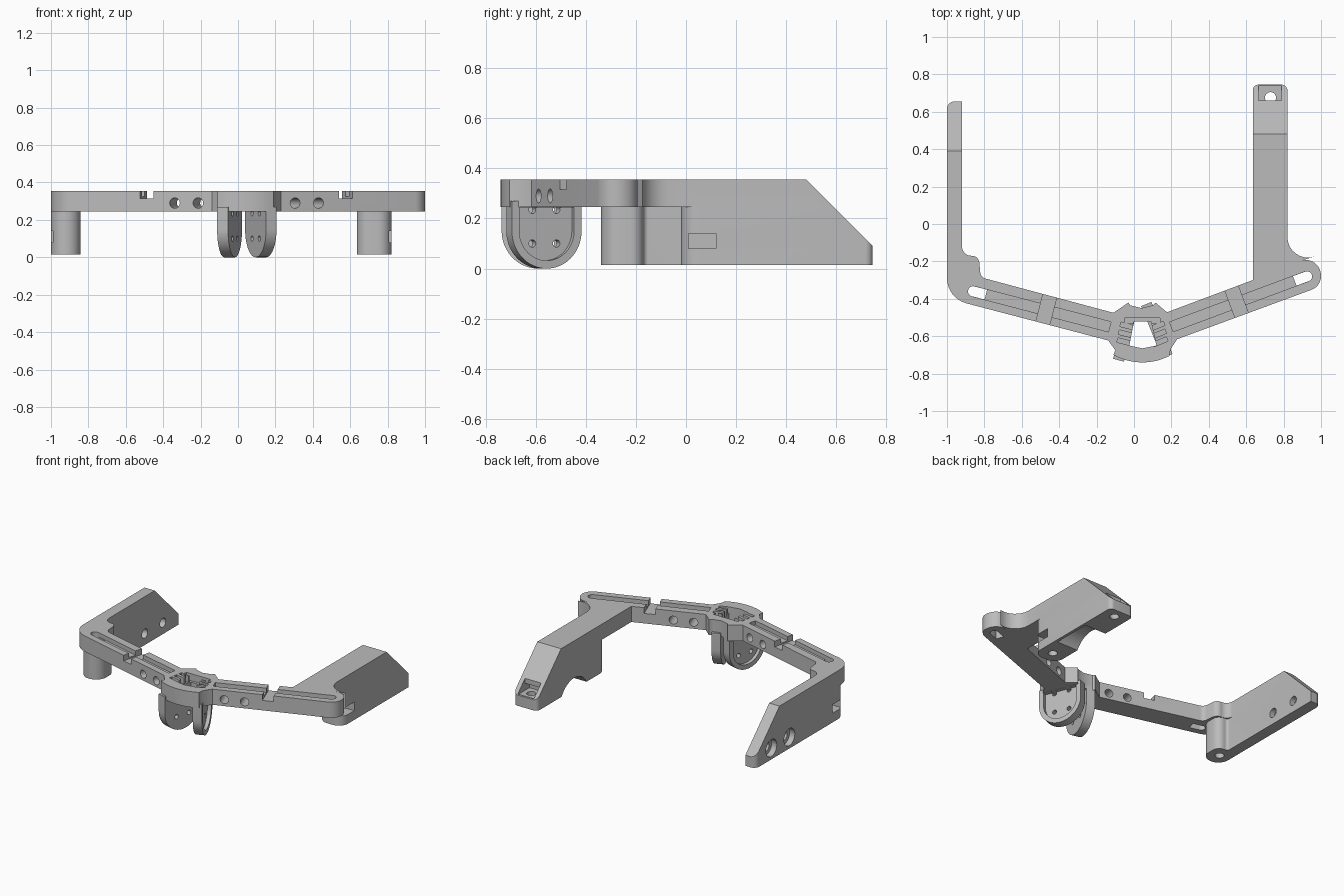
import bpy
import bmesh
from math import radians, sin, cos, pi, tan
from mathutils import Matrix, Vector

if "Cube" in bpy.data.objects:
    bpy.data.objects.remove(bpy.data.objects["Cube"])

grey = bpy.data.materials.new("plain grey")
grey.use_nodes = True
grey.diffuse_color = (0.5, 0.5, 0.5, 1)
grey.node_tree.nodes["Principled BSDF"].inputs["Base Color"].default_value = (0.5, 0.5, 0.5, 1)

BASE, DECK, TOP = 0.015, 0.245, 0.355


def rounded(points, steps=8):
    """Outline with rounded corners; each point is x, y and an optional radius."""
    out = []
    for i, p in enumerate(points):
        c = Vector(p[:2])
        if len(p) < 3:
            out.append(c)
            continue
        a = (Vector(points[i - 1][:2]) - c).normalized()
        b = (Vector(points[(i + 1) % len(points)][:2]) - c).normalized()
        half = a.angle(b) / 2
        centre = c + (a + b).normalized() * (p[2] / sin(half))
        start = c + a * (p[2] / tan(half)) - centre
        end = c + b * (p[2] / tan(half)) - centre
        turn = start.angle_signed(end)
        for k in range(steps + 1):
            t = -turn * k / steps
            out.append(centre + Vector((start.x * cos(t) - start.y * sin(t),
                                        start.x * sin(t) + start.y * cos(t))))
    return out


def prism(name, points, low, high, matrix=None):
    bm = bmesh.new()
    face = bm.faces.new([bm.verts.new((p[0], p[1], low)) for p in points])
    grown = bmesh.ops.extrude_face_region(bm, geom=[face])
    for v in grown["geom"]:
        if isinstance(v, bmesh.types.BMVert):
            v.co.z = high
    bmesh.ops.transform(bm, matrix=matrix or Matrix(), verts=bm.verts)
    bmesh.ops.recalc_face_normals(bm, faces=bm.faces)
    mesh = bpy.data.meshes.new(name)
    bm.to_mesh(mesh)
    bm.free()
    mesh.materials.append(grey)
    ob = bpy.data.objects.new(name, mesh)
    bpy.context.collection.objects.link(ob)
    return ob


def box(centre, size, turn=0):
    x, y, z = (s / 2 for s in size)
    m = Matrix.Translation(centre) @ Matrix.Rotation(radians(turn), 4, "Z")
    return prism("cutter", [(-x, -y), (x, -y), (x, y), (-x, y)], -z, z, m)


def rod(centre, radius, length, axis=(0, 0, 1), sides=24):
    m = Matrix.Translation(centre) @ Vector(axis).to_track_quat("Z", "Y").to_matrix().to_4x4()
    ring = [(radius * cos(2 * pi * k / sides), radius * sin(2 * pi * k / sides)) for k in range(sides)]
    return prism("cutter", ring, -length / 2, length / 2, m)


def combine(target, tools, operation="DIFFERENCE"):
    for tool in tools:
        tool.hide_render = True
        mod = target.modifiers.new("combine", "BOOLEAN")
        mod.operation, mod.solver, mod.object = operation, "EXACT", tool
        bpy.context.view_layer.objects.active = target
        bpy.ops.object.modifier_apply(modifier=mod.name)
        bpy.data.objects.remove(tool)


def slope_cutter(x, y, start):
    """Wedge that slopes the back end of a side arm."""
    m = Matrix.Translation((x, 0, 0)) @ Matrix(((0, 0, 1, 0), (1, 0, 0, 0), (0, 1, 0, 0), (0, 0, 0, 1)))
    return prism("cutter", [(start, TOP), (y, 0.09), (y + 0.2, 0.09), (y + 0.2, 0.5), (start, 0.5)],
                 -0.2, 0.2, m)


def bar_cutters(inner, outer, notch_x, hole_xs):
    """Groove, end slot, cross notch and side holes along one front bar."""
    a, b = Vector(inner), Vector(outer)
    u = (b - a).normalized()
    turn = Vector((1, 0)).angle_signed(u)
    turn = -turn * 180 / pi
    mid = (a + b) / 2

    def at(x):
        return a + u * ((x - a.x) / u.x)

    n = at(notch_x)
    end = b - u * 0.035
    tools = [box((mid.x, mid.y, TOP), ((b - a).length, 0.055, 0.06), turn),
             rod((b.x, b.y, 0.3), 0.0275, 0.3),
             box((end.x, end.y, 0.3), (0.07, 0.054, 0.3), turn),
             box((n.x, n.y, TOP), (0.075, 0.3, 0.08), turn)]
    for x in hole_xs:
        c = at(x)
        tools.append(rod((c.x, c.y, 0.29), 0.028, 0.3, (-u.y, u.x, 0)))
    return tools


# Narrow side arm with front bar
frame = prism("support_frame", rounded([
    (-1, 0.655, 0.04), (-1, -0.397, 0.14), (-0.09, -0.635), (-0.09, -0.48), (-0.82, -0.285, 0.04),
    (-0.83, -0.17, 0.04), (-0.92, -0.17, 0.05), (-0.92, 0.655)]), DECK, TOP)
narrow_wall = prism("narrow_wall", rounded([
    (-1, 0.655, 0.04), (-1, -0.34, 0.079), (-0.842, -0.34, 0.078), (-0.842, -0.17, 0.05),
    (-0.92, -0.17, 0.02), (-0.92, 0.655)]), BASE, 0.3)

# Wide side arm with front bar and rounded tab
wide_top = prism("wide_top", rounded([
    (0.16, -0.642), (1.022, -0.325, 0.079), (0.968, -0.173, 0.079), (0.82, -0.22, 0.11),
    (0.82, 0.745, 0.03), (0.635, 0.745, 0.03), (0.635, -0.3), (0.16, -0.478)]), DECK, TOP)
wide_block = prism("wide_block", rounded([
    (0.635, -0.02, 0.07), (0.82, -0.02, 0.07), (0.82, 0.745, 0.03), (0.635, 0.745, 0.03)]), BASE, 0.3)

# Centre hub with curved front
front_arc = [(0.045 + 0.32 * sin(radians(t)), -0.42 - 0.32 * cos(radians(t))) for t in range(-29, 30, 4)]
hub = prism("hub", [(-0.14, -0.62), (-0.1, -0.675)] + front_arc + [
    (0.195, -0.67), (0.235, -0.61), (0.18, -0.475), (0.115, -0.42), (0.1, -0.435), (0.04, -0.45),
    (-0.02, -0.435), (-0.03, -0.42), (-0.11, -0.475)], DECK, TOP)

combine(frame, [narrow_wall, wide_top, wide_block, hub], "UNION")

# Sloped ends, grooves, holes and nut slots
cutters = [slope_cutter(-1, 0.655, 0.39), slope_cutter(0.73, 0.745, 0.48)]
cutters += bar_cutters((-0.13, -0.55), (-0.86, -0.36), -0.47, (-0.32, -0.195))
cutters += bar_cutters((0.2, -0.55), (0.925, -0.28), 0.55, (0.28, 0.405))
for y in (0.28, 0.48):
    cutters += [rod((-0.96, y, 0.095), 0.032, 0.2, (1, 0, 0)),
                rod((-1, y, 0.095), 0.06, 0.08, (1, 0, 0))]
cutters += [rod((-0.92, -0.25, 0.05), 0.03, 0.2), box((-0.97, -0.25, 0.11), (0.16, 0.1, 0.06)),
            rod((0.73, 0.065, 0.05), 0.03, 0.2), box((0.76, 0.065, 0.11), (0.18, 0.11, 0.06)),
            rod((0.73, 0.675, 0.05), 0.03, 0.12), box((0.727, 0.7, 0.19), (0.125, 0.08, 0.2)),
            box((0.727, 0.66, 0.115), (0.125, 0.1, 0.05))]
# Arched relief under the wide arm
cutters.append(rod((0.68, 0.335, -0.065), 0.16, 0.24, (1, 0, 0), 48))
# Hub opening, stepped side pockets and curved groove
cutters.append(prism("cutter", [(-0.025, -0.65), (0.045, -0.665), (0.12, -0.65), (0.09, -0.52), (0, -0.52)],
                     0.1, 0.5))
for side, turn in ((-1, -14), (1, 22)):
    for k in range(3):
        cutters.append(box((0.045 + side * (0.095 - 0.008 * k), -0.63 + 0.042 * k, TOP),
                           (0.08, 0.024, 0.09), turn))
cutters.append(box((0.045, -0.518, TOP), (0.19, 0.03, 0.1)))
combine(frame, cutters)

# Two hanging round-bottomed plates, each recessed outside and drilled
half_ring = [(sin(radians(t)), -cos(radians(t))) for t in range(-90, 91, 6)]


def u_shape(radius, top):
    return [(radius * s, 0.15 + radius * z) for s, z in half_ring] + [(radius, top), (-radius, top)]


for name, x, y, angle, outward in (("left_plate", 0.122, -0.567, 112, 1), ("right_plate", -0.045, -0.583, 75.5, -1)):
    along = Vector((cos(radians(angle)), sin(radians(angle)), 0))
    normal = Vector((along.y, -along.x, 0))
    place = Matrix.Translation((x, y, 0)) @ Matrix((
        (along.x, 0, normal.x, 0), (along.y, 0, normal.y, 0), (0, 1, 0, 0), (0, 0, 0, 1)))
    plate = prism(name, u_shape(0.15, 0.27), -0.03, 0.03, place)
    recess = sorted((0.005 * outward, 0.06 * outward))
    tools = [prism("cutter", u_shape(0.118, 0.244), recess[0], recess[1], place)]
    for s in (-0.052, 0.052):
        for z in (0.1, 0.235):
            tools.append(rod(place @ Vector((s, z, 0)), 0.015, 0.2, normal, 16))
    combine(plate, tools)

# Smooth the rounded sides, keep edges crisp
for ob in bpy.data.objects:
    ob.select_set(ob.type == "MESH")
bpy.context.view_layer.objects.active = frame
bpy.ops.object.shade_smooth_by_angle()
